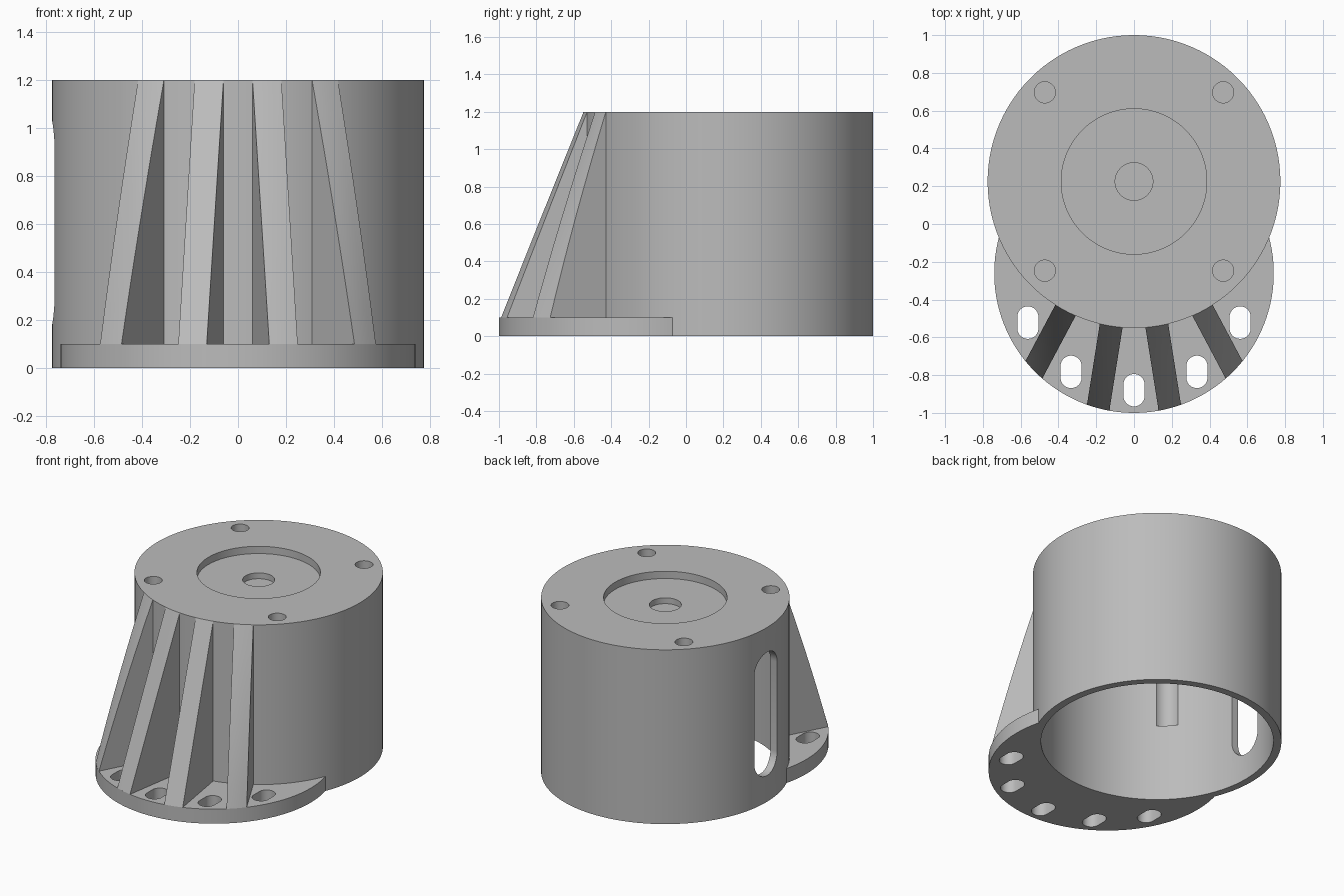
import bpy, bmesh
from math import sin, cos, pi, radians, sqrt
from mathutils import Matrix, Vector

cube = bpy.data.objects.get("Cube")
if cube:
    bpy.data.objects.remove(cube, do_unlink=True)

# Main dimensions
BODY_Y, BODY_R, BODY_H, INNER_R = 0.225, 0.775, 1.2, 0.725
FLANGE_Y, FLANGE_R, FLANGE_H = -0.26, 0.74, 0.1
CEILING = 1.05

grey = bpy.data.materials.new("plain grey")
grey.use_nodes = True
grey.diffuse_color = (0.5, 0.5, 0.5, 1)
grey.node_tree.nodes["Principled BSDF"].inputs["Base Color"].default_value = (0.5, 0.5, 0.5, 1)


def finish(name, bm):
    bmesh.ops.recalc_face_normals(bm, faces=bm.faces)
    mesh = bpy.data.meshes.new(name)
    bm.to_mesh(mesh)
    bm.free()
    mesh.materials.append(grey)
    ob = bpy.data.objects.new(name, mesh)
    bpy.context.collection.objects.link(ob)
    return ob


def outline(r, cx=0, cy=0, stretch=0, n=128):
    """Circle outline; stretch pulls it into a slot along its second axis."""
    pts = []
    for i in range(n):
        a = 2 * pi * (i + 0.5) / n
        shift = stretch if sin(a) > 0 else -stretch
        pts.append((cx + r * cos(a), cy + r * sin(a) + shift))
    return pts


def prism(name, pts, z0, z1, matrix=Matrix()):
    bm = bmesh.new()
    face = bm.faces.new([bm.verts.new((x, y, z0)) for x, y in pts])
    top = bmesh.ops.extrude_face_region(bm, geom=[face])["geom"]
    bmesh.ops.translate(bm, vec=(0, 0, z1 - z0),
                        verts=[v for v in top if isinstance(v, bmesh.types.BMVert)])
    bm.transform(matrix)
    return finish(name, bm)


def activate(ob):
    bpy.ops.object.select_all(action="DESELECT")
    ob.select_set(True)
    bpy.context.view_layer.objects.active = ob


def cut(ob, *prism_args):
    """Subtract a prism from an object and remove the cutter."""
    cutter = prism("cutter", *prism_args)
    cutter.hide_render = True
    activate(ob)
    mod = ob.modifiers.new("cut", "BOOLEAN")
    mod.operation, mod.solver, mod.object = "DIFFERENCE", "EXACT", cutter
    bpy.ops.object.modifier_apply(modifier=mod.name)
    bpy.data.objects.remove(cutter, do_unlink=True)


def smooth(ob):
    activate(ob)
    bpy.ops.object.shade_smooth_by_angle(angle=radians(30))


# Hollow cup body, open at the bottom
body = prism("cup_body", outline(BODY_R, 0, BODY_Y), 0, BODY_H)
cut(body, outline(INNER_R, 0, BODY_Y), -0.1, CEILING)

# Stepped recess in the top
cut(body, outline(0.385, 0, BODY_Y), BODY_H - 0.05, BODY_H + 0.1)
cut(body, outline(0.1, 0, BODY_Y, 0, 48), BODY_H - 0.09, BODY_H + 0.1)

# Four screw holes, with relief grooves on the inner wall below them
for sx in (-1, 1):
    for sy in (-1, 1):
        x, y = 0.472 * sx, BODY_Y + 0.472 * sy
        cut(body, outline(0.056, x, y, 0, 32), BODY_H - 0.1, BODY_H + 0.1)
        cut(body, outline(0.086, x, y, 0, 32), 0.53, CEILING - 0.005)

# Tall rounded window in the right wall
sideways = Matrix(((0, 0, 1, 0), (1, 0, 0, 0), (0, 1, 0, 0), (0, 0, 0, 1)))
cut(body, outline(0.125, BODY_Y, 0.605, 0.3, 48), -1, -0.5, sideways)
smooth(body)

# Crescent mounting flange with five slots
flange = prism("mounting_flange", outline(FLANGE_R, 0, FLANGE_Y), 0, FLANGE_H)
cut(flange, outline(BODY_R - 0.003, 0, BODY_Y), -0.1, 0.2)
for deg in (-65, -32.5, 0, 32.5, 65):
    a = radians(deg)
    cut(flange, outline(0.056, 0.62 * sin(a), FLANGE_Y - 0.62 * cos(a), 0.03, 32), -0.1, 0.2)
smooth(flange)


def reach(origin, d, centre_y, r):
    """Distance along d from origin to a circle centred on the y axis."""
    o = origin - Vector((0, centre_y))
    b = o.dot(d)
    return -b + sqrt(b * b - o.dot(o) + r * r)


def fin(name, deg, width=0.122, across=4, levels=8):
    """Radial rib whose outer face blends from the flange rim to the body top."""
    d = Vector((sin(radians(deg)), -cos(radians(deg))))
    side = Vector((-d.y, d.x))
    bm = bmesh.new()
    rings = []
    for k in range(levels + 1):
        s = k / levels
        z = FLANGE_H + s * (BODY_H - FLANGE_H)
        cy = FLANGE_Y + s * (BODY_Y - FLANGE_Y)
        r = FLANGE_R + s * (BODY_R - FLANGE_R)
        outer, inner = [], []
        for i in range(across + 1):
            o = Vector((0, BODY_Y)) + side * width * (i / across - 0.5)
            outer.append(o + d * reach(o, d, cy, r))
            inner.append(o + d * reach(o, d, BODY_Y, BODY_R - 0.015))
        rings.append([bm.verts.new((p.x, p.y, z)) for p in outer + inner[::-1]])
    for low, high in zip(rings, rings[1:]):
        for i in range(len(low)):
            j = (i + 1) % len(low)
            bm.faces.new((low[i], low[j], high[j], high[i]))
    bm.faces.new(rings[0])
    bm.faces.new(rings[-1])
    smooth(finish(name, bm))


# Four sloping support fins
for name, deg in (("right_outer_fin", -28), ("right_inner_fin", -9),
                  ("left_inner_fin", 9), ("left_outer_fin", 28)):
    fin(name, deg)
